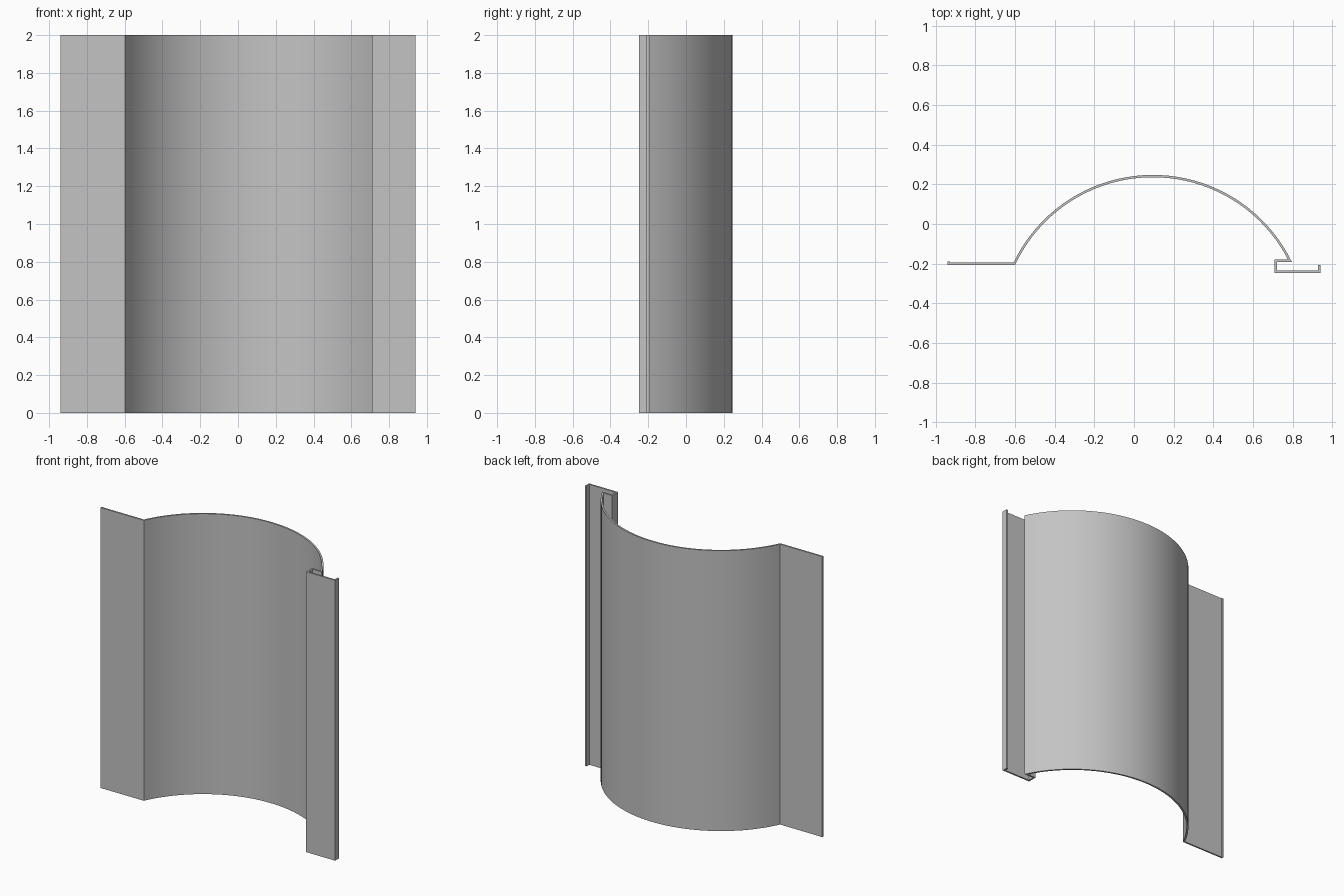
import bpy, bmesh, math
from mathutils import Vector

cube = bpy.data.objects.get("Cube")
if cube:
    bpy.data.objects.remove(cube, do_unlink=True)

THICK, HEIGHT = 0.012, 2.0
ARC_X, ARC_Y, RADIUS, SEGMENTS = 0.095, -0.531, 0.7725, 40


def arc_path(y_start, y_end):
    """Points over the curved panel, from its -x foot to its +x foot."""
    start = math.pi - math.asin((y_start - ARC_Y) / RADIUS)
    end = math.asin((y_end - ARC_Y) / RADIUS)
    angles = [start + (end - start) * i / SEGMENTS for i in range(SEGMENTS + 1)]
    return [(ARC_X + RADIUS * math.cos(a), ARC_Y + RADIUS * math.sin(a)) for a in angles]


def offset(path, dist):
    """Shift a path sideways, with mitred corners."""
    pts = [Vector(p) for p in path]
    normals = []
    for a, b in zip(pts, pts[1:]):
        d = (b - a).normalized()
        normals.append(Vector((-d.y, d.x)))
    result = []
    for i, p in enumerate(pts):
        n1 = normals[max(i - 1, 0)]
        n2 = normals[min(i, len(normals) - 1)]
        result.append(p + (n1 + n2) * dist / (1 + n1.dot(n2)))
    return result


def sheet(name, path, mat):
    """Extrude a folded sheet of even thickness upwards."""
    bm = bmesh.new()
    side_a = [bm.verts.new((p.x, p.y, 0)) for p in offset(path, THICK / 2)]
    side_b = [bm.verts.new((p.x, p.y, 0)) for p in offset(path, -THICK / 2)]
    for i in range(len(path) - 1):
        bm.faces.new((side_a[i], side_a[i + 1], side_b[i + 1], side_b[i]))
    ext = bmesh.ops.extrude_face_region(bm, geom=bm.faces[:])
    top = [g for g in ext["geom"] if isinstance(g, bmesh.types.BMVert)]
    bmesh.ops.translate(bm, verts=top, vec=(0, 0, HEIGHT))
    bmesh.ops.recalc_face_normals(bm, faces=bm.faces[:])
    mesh = bpy.data.meshes.new(name)
    bm.to_mesh(mesh)
    bm.free()
    mesh.materials.append(mat)
    obj = bpy.data.objects.new(name, mesh)
    bpy.context.collection.objects.link(obj)
    bpy.ops.object.select_all(action='DESELECT')
    obj.select_set(True)
    bpy.context.view_layer.objects.active = obj
    bpy.ops.object.shade_smooth_by_angle(angle=math.radians(20))
    return obj


# Plain grey metal
grey = bpy.data.materials.new("grey_metal")
grey.use_nodes = True
colour = (0.55, 0.55, 0.55, 1)
grey.diffuse_color = colour
grey.node_tree.nodes["Principled BSDF"].inputs["Base Color"].default_value = colour

# Flat flange with a tiny lip, curved panel, then the folded channel
flange = [(-0.934, -0.19), (-0.934, -0.2)]
channel = [(0.715, -0.186), (0.715, -0.2415), (0.934, -0.2415), (0.934, -0.206)]
sheet("curved_panel", flange + arc_path(-0.2, -0.186) + channel, grey)
